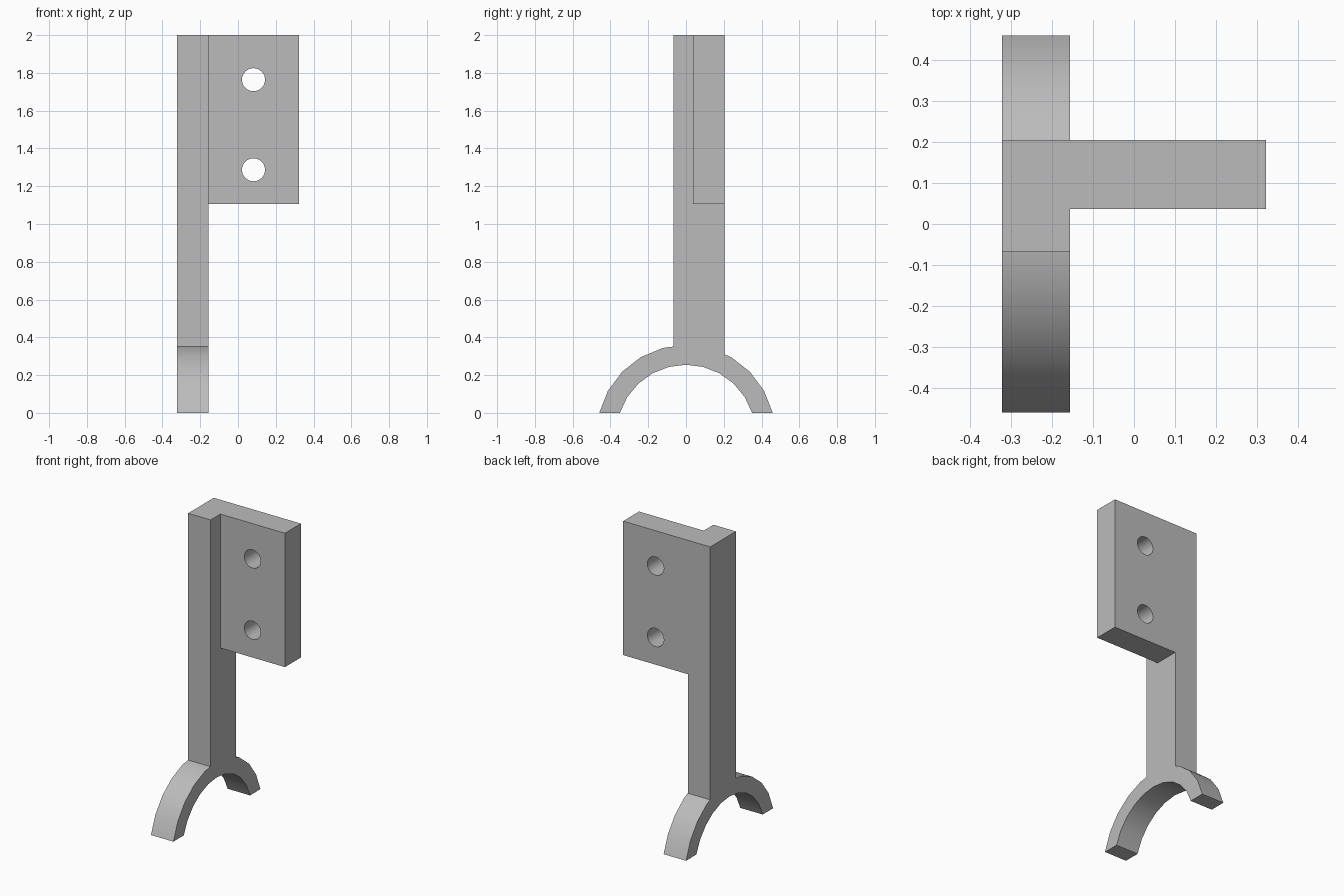
import bpy
import bmesh
from math import sin, cos, asin, sqrt, pi, radians
from mathutils import Matrix

cube = bpy.data.objects.get("Cube")
if cube:
    bpy.data.objects.remove(cube, do_unlink=True)

# Main dimensions
LEFT, POST_X, RIGHT = -0.322, -0.156, 0.322
POST_FRONT, PLATE_FRONT, BACK = -0.067, 0.036, 0.204
TOP, PLATE_BOTTOM = 2.0, 1.105
ARC_Z, INNER_R, OUTER_R = -0.113, 0.368, 0.473
HOLE_X, HOLE_R = 0.082, 0.061

grey = bpy.data.materials.new("plain grey")
grey.use_nodes = True
colour = (0.5, 0.5, 0.5, 1.0)
grey.diffuse_color = colour
grey.node_tree.nodes["Principled BSDF"].inputs["Base Color"].default_value = colour


def make_object(name, bm):
    bmesh.ops.recalc_face_normals(bm, faces=bm.faces)
    mesh = bpy.data.meshes.new(name)
    bm.to_mesh(mesh)
    bm.free()
    mesh.materials.append(grey)
    obj = bpy.data.objects.new(name, mesh)
    bpy.context.collection.objects.link(obj)
    return obj


def extrude_profile(name, points, x0, x1):
    """Extrude a (y, z) outline along x."""
    bm = bmesh.new()
    face = bm.faces.new([bm.verts.new((x0, y, z)) for y, z in points])
    moved = bmesh.ops.extrude_face_region(bm, geom=[face])["geom"]
    verts = [v for v in moved if isinstance(v, bmesh.types.BMVert)]
    bmesh.ops.translate(bm, verts=verts, vec=(x1 - x0, 0, 0))
    return make_object(name, bm)


def arc(radius, segments=10):
    """Arc from the back foot to the front foot, both ends on the ground."""
    start = asin(-ARC_Z / radius)
    step = (pi - 2 * start) / segments
    return [(radius * cos(start + i * step), ARC_Z + radius * sin(start + i * step))
            for i in range(segments + 1)]


def on_outer(y):
    return (y, ARC_Z + sqrt(OUTER_R ** 2 - y ** 2) - 0.004)


def apply_boolean(target, helper, operation):
    mod = target.modifiers.new(operation.title(), "BOOLEAN")
    mod.operation = operation
    mod.solver = "EXACT"
    mod.object = helper
    bpy.context.view_layer.objects.active = target
    bpy.ops.object.modifier_apply(modifier=mod.name)
    bpy.data.objects.remove(helper, do_unlink=True)


# Upright post flowing into the arched saddle foot
outer = arc(OUTER_R)
profile = [p for p in outer if p[0] > BACK]
profile += [on_outer(BACK), (BACK, TOP), (POST_FRONT, TOP), on_outer(POST_FRONT)]
profile += [p for p in outer if p[0] < POST_FRONT]
profile += reversed(arc(INNER_R))
bracket = extrude_profile("post_with_arched_foot", profile, LEFT, POST_X)

# Mounting plate, flush with the back and top of the post
plate = extrude_profile("mounting_plate", [
    (PLATE_FRONT, PLATE_BOTTOM), (BACK, PLATE_BOTTOM), (BACK, TOP), (PLATE_FRONT, TOP)],
    POST_X, RIGHT)

# Two screw holes through the plate
for height in (1.287, 1.764):
    bm = bmesh.new()
    bmesh.ops.create_cone(
        bm, cap_ends=True, segments=32, radius1=HOLE_R, radius2=HOLE_R, depth=1,
        matrix=Matrix.Translation((HOLE_X, 0, height)) @ Matrix.Rotation(radians(90), 4, "X"))
    apply_boolean(plate, make_object("hole_cutter", bm), "DIFFERENCE")

apply_boolean(bracket, plate, "UNION")
bracket.name = "bracket"

# Smooth curved walls, sharp corners
bpy.ops.object.select_all(action="DESELECT")
bracket.select_set(True)
bpy.context.view_layer.objects.active = bracket
bpy.ops.object.shade_smooth_by_angle(angle=radians(30))
